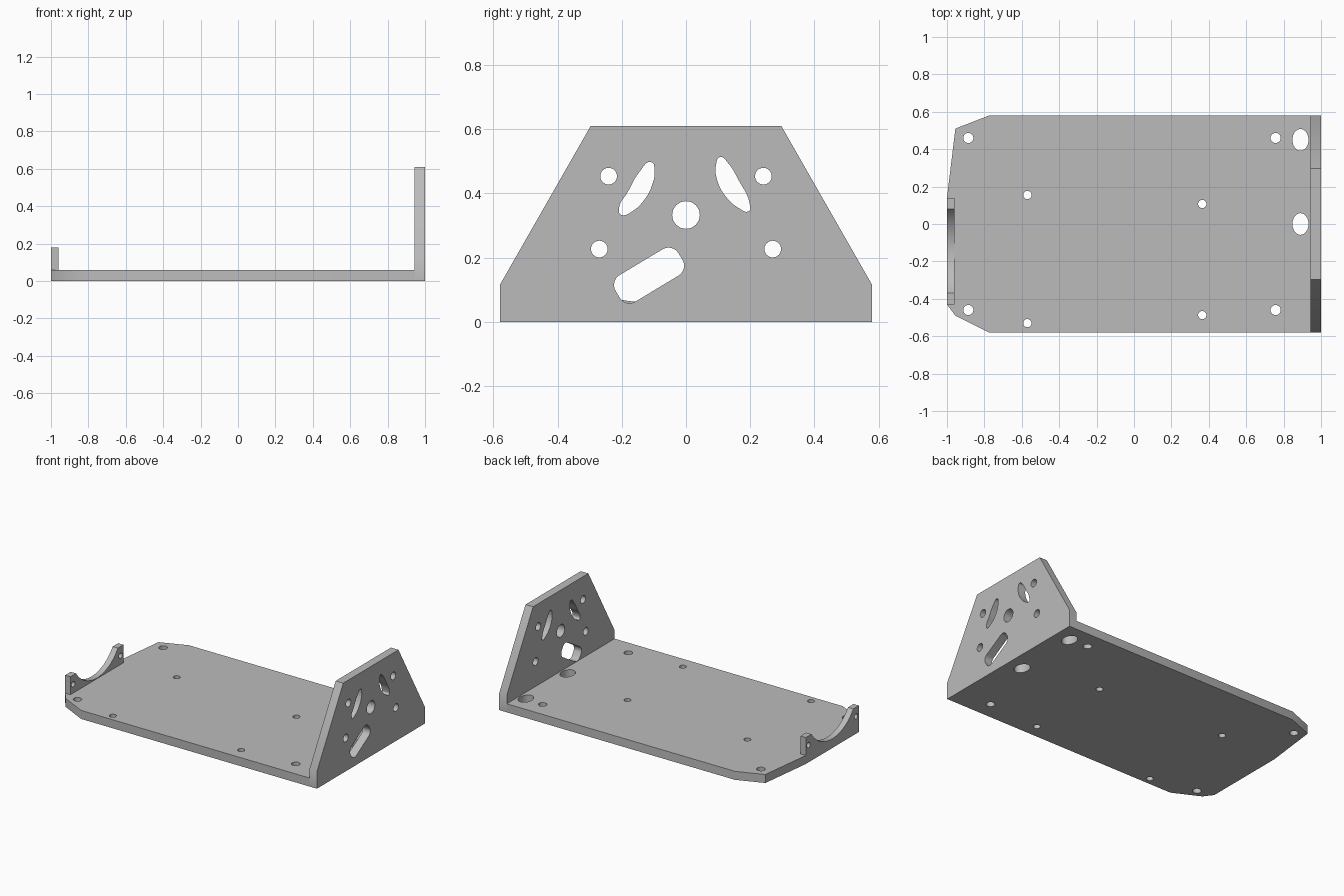
import bpy
from math import cos, sin, pi, radians, asin
from mathutils import Matrix

cube = bpy.data.objects.get("Cube")
if cube:
    bpy.data.objects.remove(cube, do_unlink=True)

BASE_T, WALL_X = 0.058, 0.943

grey = bpy.data.materials.new("plain_grey")
grey.use_nodes = True
colour = (0.5, 0.5, 0.5, 1)
grey.diffuse_color = colour
grey.node_tree.nodes["Principled BSDF"].inputs["Base Color"].default_value = colour


def ellipse(x, y, rx, ry=None, n=32):
    ry = ry or rx
    return [(x + rx * cos(2 * pi * i / n), y + ry * sin(2 * pi * i / n)) for i in range(n)]


def rounded_slot(cx, cy, hl, hw, r, angle):
    pts = []
    for k, (sx, sy) in enumerate([(1, 1), (-1, 1), (-1, -1), (1, -1)]):
        for i in range(9):
            a = k * pi / 2 + i * pi / 16
            u, v = sx * (hl - r) + r * cos(a), sy * (hw - r) + r * sin(a)
            pts.append((cx + u * cos(angle) - v * sin(angle),
                        cy + u * sin(angle) + v * cos(angle)))
    return pts


def plate(name, outline, holes, smooth_holes, thickness, matrix):
    """Flat plate with cut-outs, extruded from a filled 2D curve."""
    cu = bpy.data.curves.new(name, 'CURVE')
    cu.dimensions, cu.fill_mode = '2D', 'BOTH'
    cu.extrude = thickness / 2
    for pts in [outline] + holes:
        s = cu.splines.new('POLY')
        s.points.add(len(pts) - 1)
        for p, (x, y) in zip(s.points, pts):
            p.co = (x, y, 0, 1)
        s.use_cyclic_u = True
    for pts in smooth_holes:
        s = cu.splines.new('BEZIER')
        s.bezier_points.add(len(pts) - 1)
        s.resolution_u = 5
        for p, (x, y) in zip(s.bezier_points, pts):
            p.co = (x, y, 0)
            p.handle_left_type = p.handle_right_type = 'AUTO'
        s.use_cyclic_u = True
    ob = bpy.data.objects.new(name, cu)
    bpy.context.collection.objects.link(ob)
    ob.matrix_world = matrix
    bpy.ops.object.select_all(action='DESELECT')
    ob.select_set(True)
    bpy.context.view_layer.objects.active = ob
    bpy.ops.object.convert(target='MESH')
    ob = bpy.context.view_layer.objects.active
    # Weld the caps to the walls
    bpy.ops.object.mode_set(mode='EDIT')
    bpy.ops.mesh.select_all(action='SELECT')
    bpy.ops.mesh.remove_doubles(threshold=0.0005)
    bpy.ops.mesh.normals_make_consistent(inside=False)
    bpy.ops.object.mode_set(mode='OBJECT')
    ob.data.materials.clear()
    ob.data.materials.append(grey)
    bpy.ops.object.shade_smooth_by_angle(angle=radians(30))
    return ob


def upright(x):
    """Stand a profile up so its plane is y-z, centred at x."""
    return Matrix(((0, 0, 1, x), (1, 0, 0, 0), (0, 1, 0, 0), (0, 0, 0, 1)))


# Base plate with clipped corners, screw holes and two oval ports
base_outline = [(WALL_X, -0.58), (WALL_X, 0.58), (-0.775, 0.58), (-0.955, 0.51),
                (-1, 0.14), (-1, -0.43), (-0.955, -0.49), (-0.775, -0.58)]
base_holes = [ellipse(x, y, 0.027) for x in (-0.886, 0.757) for y in (-0.46, 0.46)]
base_holes += [ellipse(x, y, 0.022) for x, y in
               [(-0.57, 0.155), (-0.57, -0.53), (0.365, 0.107), (0.365, -0.487)]]
base_holes += [ellipse(0.89, y, 0.043, 0.058) for y in (0, 0.45)]
plate("base_plate", base_outline, base_holes, [], BASE_T,
      Matrix.Translation((0, 0, BASE_T / 2)))

# Tall end wall with tapered sides and cut-outs
wall_outline = [(-0.58, 0), (0.58, 0), (0.58, 0.115), (0.297, 0.61),
                (-0.297, 0.61), (-0.58, 0.115)]
wall_holes = [ellipse(0, 0.333, 0.043),
              rounded_slot(-0.115, 0.145, 0.114, 0.048, 0.036, radians(31))]
for side in (-1, 1):
    wall_holes += [ellipse(side * 0.241, 0.454, 0.026), ellipse(side * 0.27, 0.227, 0.026)]
left_lens = [(-0.108, 0.498), (-0.098, 0.472), (-0.106, 0.425), (-0.13, 0.38),
             (-0.165, 0.346), (-0.203, 0.334), (-0.209, 0.352), (-0.18, 0.407),
             (-0.145, 0.467)]
right_lens = [(0.106, 0.514), (0.094, 0.492), (0.097, 0.442), (0.126, 0.388),
              (0.162, 0.356), (0.196, 0.345), (0.199, 0.364), (0.162, 0.445),
              (0.13, 0.496)]
plate("end_wall", wall_outline, wall_holes, [left_lens, right_lens], 1 - WALL_X,
      upright((1 + WALL_X) / 2))

# Low cradle bracket: two drilled ears joined by a round saddle
mid, half, top, low = -0.145, 0.225, 0.18, 0.063
depth = top - low
radius = (half ** 2 + depth ** 2) / (2 * depth)
sweep = asin(half / radius)
arc = []
for i in range(25):
    a = sweep * (1 - i / 12)
    arc.append((mid + radius * sin(a), low + radius - radius * cos(a)))
cradle = [(-0.43, BASE_T), (0.14, BASE_T), (0.14, top)] + arc + [(-0.43, top)]
ears = [ellipse(mid + s * 0.255, 0.118, 0.018, n=24) for s in (-1, 1)]
plate("cradle_bracket", cradle, ears, [], 0.04, upright(-0.98))
